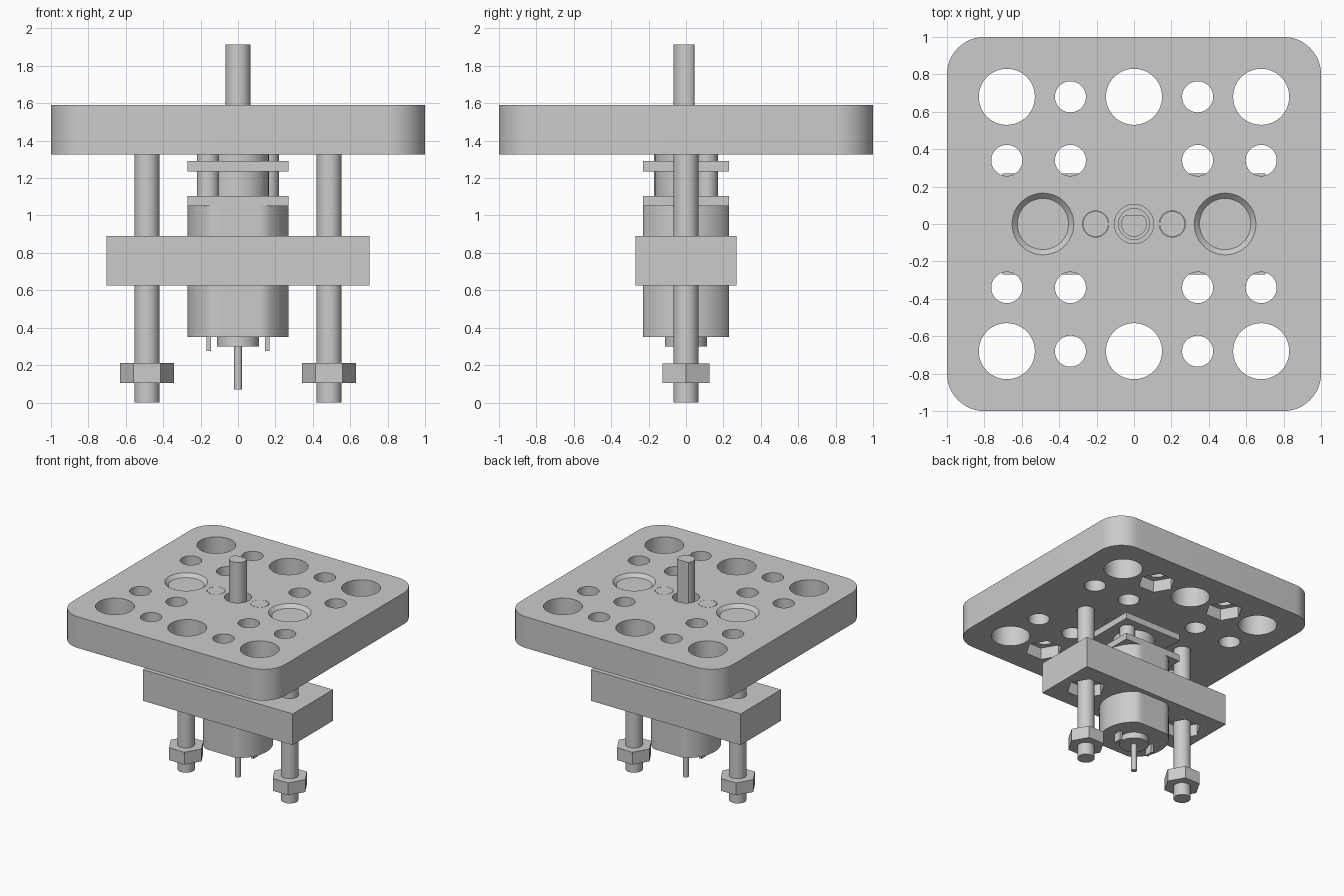
import bpy
import bmesh
import math

cube = bpy.data.objects.get("Cube")
if cube:
    bpy.data.objects.remove(cube, do_unlink=True)

grey = bpy.data.materials.new("plain grey")
grey.use_nodes = True
COLOUR = (0.6, 0.6, 0.6, 1)
grey.diffuse_color = COLOUR
grey.node_tree.nodes["Principled BSDF"].inputs["Base Color"].default_value = COLOUR


def loft(name, rings):
    """Solid through a stack of (outline, z) rings with equal point counts."""
    bm = bmesh.new()
    loops = [[bm.verts.new((x, y, z)) for x, y in pts] for pts, z in rings]
    n = len(loops[0])
    for a, b in zip(loops, loops[1:]):
        for i in range(n):
            j = (i + 1) % n
            bm.faces.new((a[i], a[j], b[j], b[i]))
    bm.faces.new(loops[0][::-1])
    bm.faces.new(loops[-1])
    mesh = bpy.data.meshes.new(name)
    bm.to_mesh(mesh)
    bm.free()
    obj = bpy.data.objects.new(name, mesh)
    bpy.context.collection.objects.link(obj)
    mesh.materials.append(grey)
    return obj


def circle(r, x=0, y=0, n=48):
    return [(x + r * math.cos(i * math.tau / n), y + r * math.sin(i * math.tau / n))
            for i in range(n)]


def rectangle(hx, hy):
    return [(-hx, -hy), (hx, -hy), (hx, hy), (-hx, hy)]


def cylinder(name, r, z0, z1, x=0, y=0, n=48):
    return loft(name, [(circle(r, x, y, n), z0), (circle(r, x, y, n), z1)])


def slab(name, pts, z0, z1):
    return loft(name, [(pts, z0), (pts, z1)])


def flattened(r, low, high):
    """Circle with flats where y passes low or high."""
    pts = []
    for i in range(64):
        a = i * math.tau / 64
        x, y = r * math.cos(a), r * math.sin(a)
        if y > high or y < low:
            edge = high if y > high else low
            x, y = x * edge / y, edge
        pts.append((x, y))
    return pts


def carve(obj, cutter):
    mod = obj.modifiers.new("cut", "BOOLEAN")
    mod.operation = "DIFFERENCE"
    mod.solver = "EXACT"
    mod.object = cutter
    bpy.context.view_layer.objects.active = obj
    bpy.ops.object.modifier_apply(modifier=mod.name)
    bpy.data.objects.remove(cutter, do_unlink=True)


BOT, TOP = 1.325, 1.59
ROD_X, ROD_R, NUT_R = 0.487, 0.067, 0.145
P, Q = 0.68, 0.34

# Rounded mounting plate
outline = []
for k, (sx, sy) in enumerate([(1, 1), (-1, 1), (-1, -1), (1, -1)]):
    for i in range(13):
        a = math.pi / 2 * (k + i / 12)
        outline.append((sx * 0.8 + 0.2 * math.cos(a), sy * 0.8 + 0.2 * math.sin(a)))
plate = slab("mounting_plate", outline, BOT, TOP)

# Hole pattern in the plate
holes = [(0, 0, 0.105)]
for s in (-1, 1):
    holes += [(0, s * P, 0.15), (s * 0.205, 0, 0.07)]
    for t in (-1, 1):
        holes += [(s * P, t * P, 0.15), (s * Q, t * P, 0.083),
                  (s * P, t * Q, 0.083), (s * Q, t * Q, 0.083)]
for x, y, r in holes:
    carve(plate, cylinder("hole_cutter", r, BOT - 0.1, TOP + 0.1, x, y))

# Hexagonal nut pockets under the plate, and countersinks on top
for s in (-1, 1):
    for t in (-1, 1):
        carve(plate, cylinder("pocket_cutter", NUT_R, BOT - 0.1, BOT + 0.1, s * Q, t * P, 6))
    x = s * ROD_X
    carve(plate, loft("countersink_cutter", [
        (circle(ROD_R + 0.002, x), BOT - 0.1), (circle(ROD_R + 0.002, x), TOP - 0.098),
        (circle(0.165, x), TOP), (circle(0.165, x), TOP + 0.1)]))

# Clamp block with nut pockets underneath
block = slab("clamp_block", rectangle(0.703, 0.27), 0.625, 0.89)
for s in (-1, 1):
    carve(block, cylinder("pocket_cutter", 0.15, 0.5, 0.725, s * ROD_X, 0, 6))

# Countersunk bolts, nuts and gearbox screws on each side
for s, side in ((-1, "right"), (1, "left")):
    x = s * ROD_X
    loft(side + "_bolt", [(circle(ROD_R, x), 0), (circle(ROD_R, x), TOP - 0.099),
                          (circle(0.137, x), TOP - 0.028)])
    nut = cylinder(side + "_nut", NUT_R, 0.105, 0.21, x, 0, 6)
    carve(nut, cylinder("thread_cutter", ROD_R - 0.002, 0, 0.3, x))
    cylinder(side + "_gearbox_screw", 0.068, BOT, TOP, s * 0.205)
    # Motor terminal
    tab = slab(side + "_terminal", rectangle(0.012, 0.035), 0.275, 0.36)
    tab.location.x = s * 0.157

# Motor
slab("motor_body", flattened(0.27, -0.23, 0.23), 0.35, 1.05)
cylinder("motor_boss", 0.113, 0.3, 0.36)
cylinder("motor_rear_shaft", 0.022, 0.07, 0.31, n=24)

# Gearbox plates, gears and posts
slab("gearbox_lower_plate", rectangle(0.27, 0.23), 1.05, 1.105)
slab("gearbox_upper_plate", rectangle(0.27, 0.23), 1.235, 1.29)
cylinder("lower_gear", 0.165, 1.1, 1.24)
cylinder("upper_gear", 0.165, 1.285, BOT)
for s, side in ((-1, "front"), (1, "back")):
    cylinder(side + "_gearbox_post", 0.06, 1.1, BOT, s * 0.16, s * 0.11, 32)

# Output bushing and flatted shaft
cylinder("output_bushing", 0.085, 1.29, 1.37)
slab("output_shaft", flattened(0.068, -1, 0.045), 1.29, 1.915)

# Smooth the round walls, keep the edges crisp
bpy.ops.object.select_all(action="DESELECT")
for obj in bpy.context.scene.objects:
    if obj.type == "MESH" and grey.name in obj.data.materials:
        obj.select_set(True)
        bpy.context.view_layer.objects.active = obj
bpy.ops.object.shade_smooth_by_angle(angle=math.radians(30))
